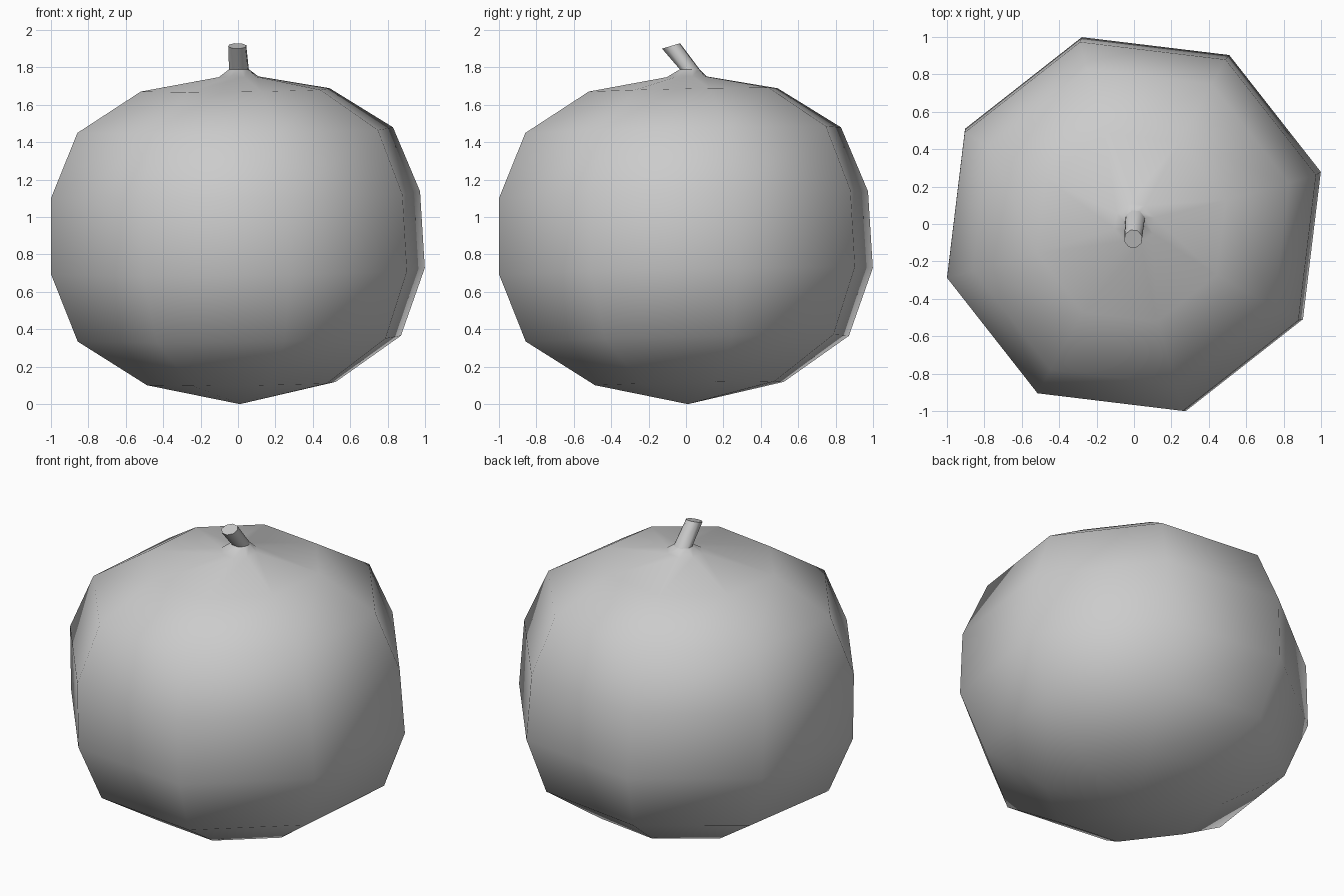
import bpy, bmesh, math
from mathutils import Vector, Matrix

cube = bpy.data.objects.get("Cube")
if cube:
    bpy.data.objects.remove(cube, do_unlink=True)

SIDES = 8
TURN = math.radians(15.6)

grey = bpy.data.materials.new("plain_grey")
grey.use_nodes = True
colour = (0.6, 0.6, 0.6, 1)
grey.diffuse_color = colour
grey.node_tree.nodes["Principled BSDF"].inputs["Base Color"].default_value = colour


def add_ring(bm, centre, radius, lean=(0, 0)):
    """Octagon whose plane rises by lean along x and y."""
    ring = []
    for i in range(SIDES):
        a = TURN + math.tau * i / SIDES
        x, y = radius * math.cos(a), radius * math.sin(a)
        offset = Vector((x, y, x * lean[0] + y * lean[1]))
        ring.append(bm.verts.new(Vector(centre) + offset))
    return ring


def bridge(bm, low, high):
    for i in range(SIDES):
        j = (i + 1) % SIDES
        bm.faces.new((low[i], low[j], high[j], high[i])).smooth = True


def finish(bm, name):
    bmesh.ops.recalc_face_normals(bm, faces=bm.faces)
    mesh = bpy.data.meshes.new(name)
    bm.to_mesh(mesh)
    bm.free()
    mesh.materials.append(grey)
    obj = bpy.data.objects.new(name, mesh)
    bpy.context.collection.objects.link(obj)
    return obj


# Rounded gourd body, slightly tilted: (height, radius, sideways shift)
profile = [
    (0.11, 0.524, 0.018),
    (0.35, 0.897, 0.007),
    (0.71, 1.037, 0.0),
    (1.12, 1.024, -0.013),
    (1.465, 0.876, -0.015),
    (1.68, 0.524, -0.015),
    (1.75, 0.11, 0.004),
]
neck_centre, neck_radius = Vector((0.005, 0.02, 1.79)), 0.055

bm = bmesh.new()
rings = [add_ring(bm, (s, s, z), r, (0.012, 0.021)) for z, r, s in profile]
rings.append(add_ring(bm, neck_centre, neck_radius))
for low, high in zip(rings, rings[1:]):
    bridge(bm, low, high)
pole = bm.verts.new((0.01, 0.01, 0))
for i in range(SIDES):
    bm.faces.new((pole, rings[0][(i + 1) % SIDES], rings[0][i])).smooth = True
finish(bm, "gourd_body")

# Short stem leaning forward, with a flat cut end
bm = bmesh.new()
base = add_ring(bm, neck_centre, neck_radius)
tip = add_ring(bm, (-0.004, -0.08, 1.915), 0.05, (0, 0.3))
bridge(bm, base, tip)
bm.faces.new(tip).smooth = False
finish(bm, "stem")
